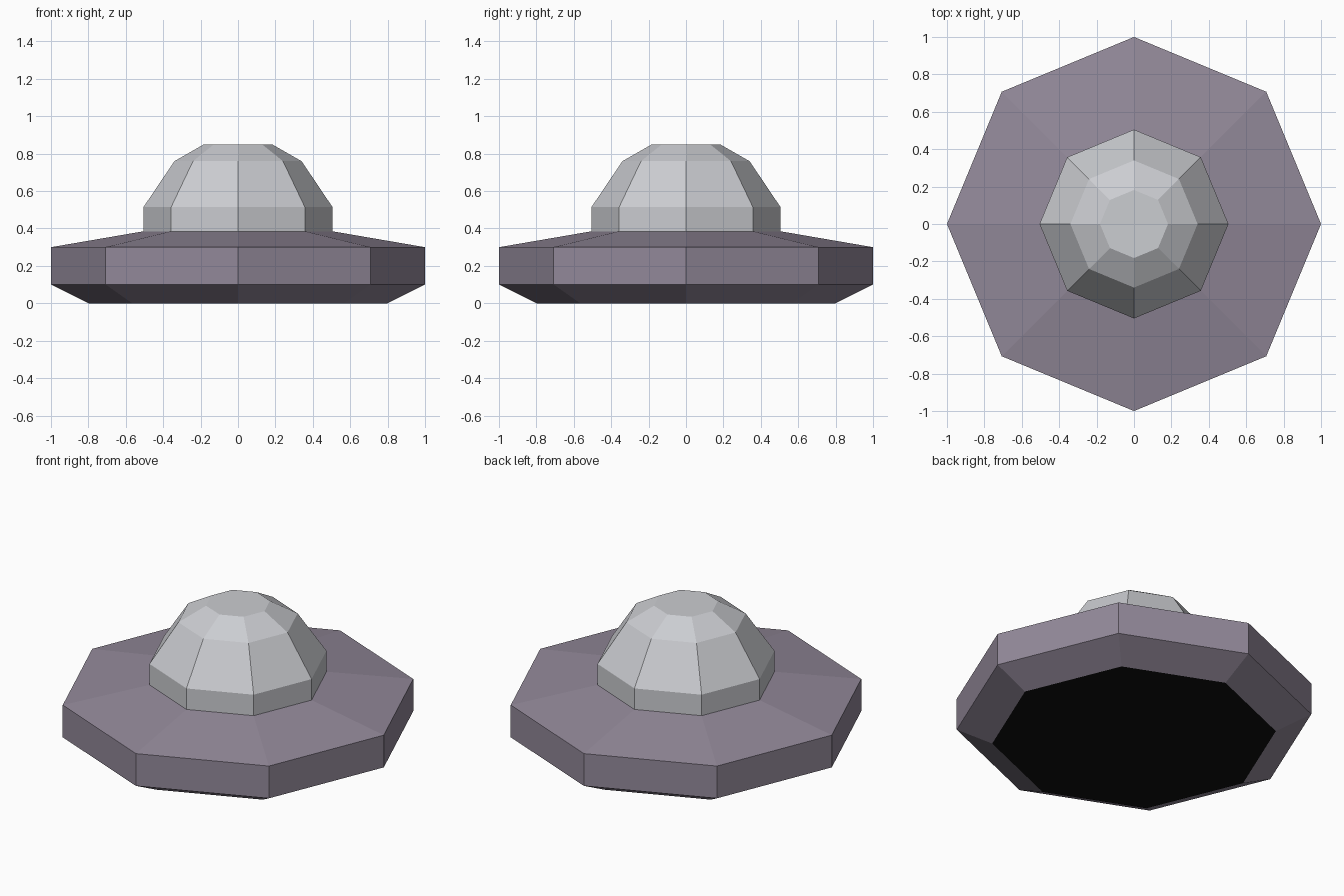
import bpy, bmesh, math

if "Cube" in bpy.data.objects:
    bpy.data.objects.remove(bpy.data.objects["Cube"])

def material(name, rgb):
    m = bpy.data.materials.new(name)
    m.diffuse_color = (*rgb, 1)
    m.use_nodes = True
    m.node_tree.nodes["Principled BSDF"].inputs["Base Color"].default_value = m.diffuse_color
    return m

purple = material("dusty_purple", (0.29, 0.25, 0.32))
grey = material("pale_grey", (0.60, 0.61, 0.64))
black = material("black", (0.005, 0.005, 0.005))

def octagon_lathe(name, profile, mats, sides=8):
    """Stack eight-sided rings from (radius, height) pairs and cap both ends."""
    bm = bmesh.new()
    rings = [[bm.verts.new((r * math.cos(2 * math.pi * i / sides),
                            r * math.sin(2 * math.pi * i / sides), z))
              for i in range(sides)] for r, z in profile]
    for a, b in zip(rings, rings[1:]):
        for i in range(sides):
            j = (i + 1) % sides
            bm.faces.new((a[i], a[j], b[j], b[i]))
    base = bm.faces.new(rings[0][::-1])
    base.material_index = len(mats) - 1
    bm.faces.new(rings[-1])
    mesh = bpy.data.meshes.new(name)
    bm.to_mesh(mesh)
    bm.free()
    for m in mats:
        mesh.materials.append(m)
    obj = bpy.data.objects.new(name, mesh)
    bpy.context.collection.objects.link(obj)
    return obj

# Wide base with a dark underside
octagon_lathe("base", [(0.80, 0), (1, 0.10), (1, 0.30), (0.505, 0.385)], [purple, black])
# Faceted dome on top
octagon_lathe("dome", [(0.505, 0.385), (0.505, 0.515), (0.34, 0.76), (0.182, 0.85)], [grey])
